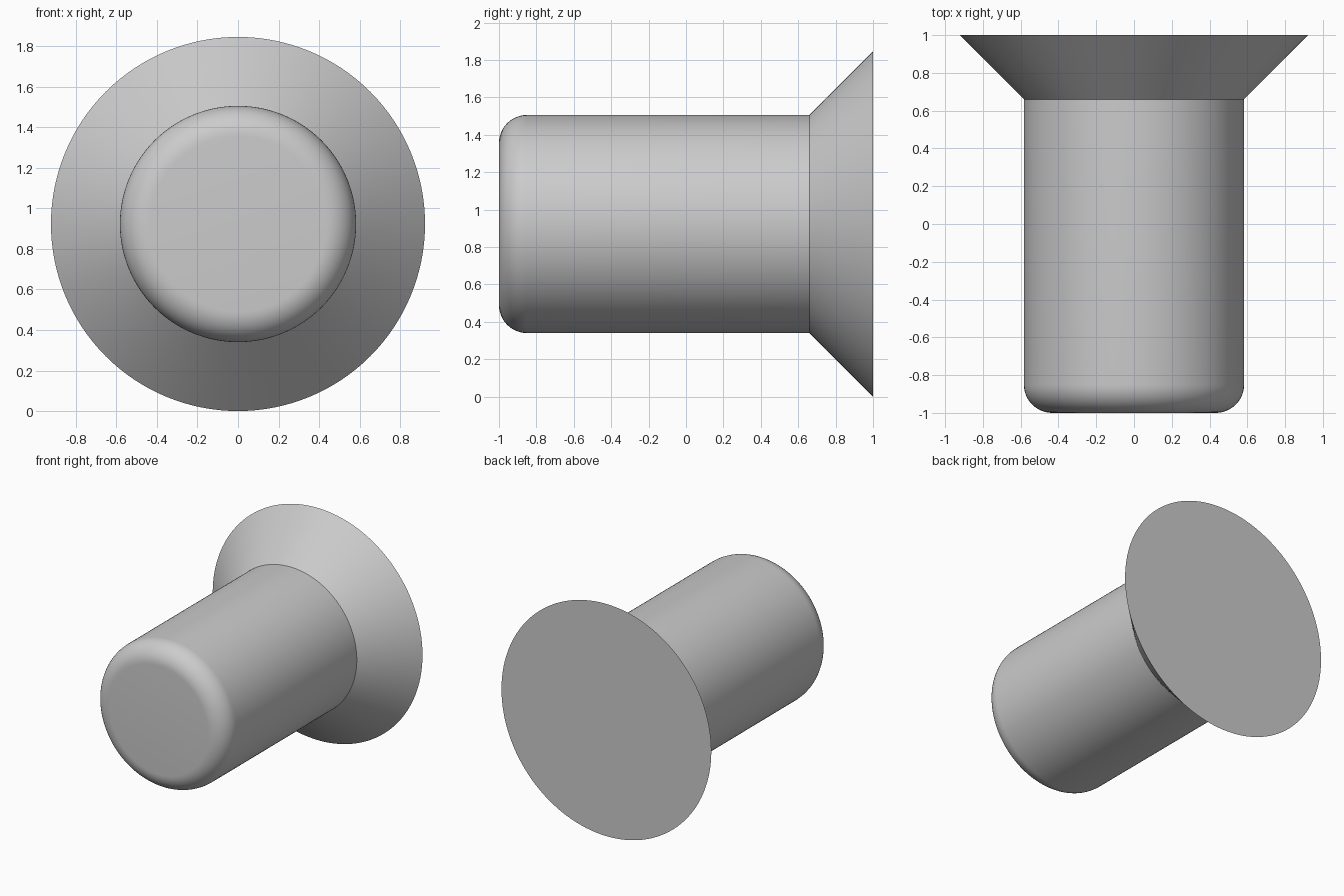
import bpy, bmesh
from math import sin, cos, pi, radians

cube = bpy.data.objects.get("Cube")
if cube:
    bpy.data.objects.remove(cube, do_unlink=True)

SEGMENTS = 128
HEAD_R, SHANK_R, FILLET = 0.923, 0.583, 0.15
HEAD_START = 0.66

# Plain grey metal
metal = bpy.data.materials.new("grey_metal")
metal.use_nodes = True
grey = (0.6, 0.6, 0.6, 1)
metal.diffuse_color = grey
metal.node_tree.nodes["Principled BSDF"].inputs["Base Color"].default_value = grey

# Profile as (radius, y): rounded tip, straight shank, flared head
steps = 12
profile = []
for i in range(steps + 1):
    a = i / steps * pi / 2
    profile.append((SHANK_R - FILLET + FILLET * sin(a), -1 + FILLET - FILLET * cos(a)))
profile += [(SHANK_R, HEAD_START), (HEAD_R, 1)]

# Revolve the profile about the y axis
bm = bmesh.new()
rings = []
for r, y in profile:
    angles = [2 * pi * k / SEGMENTS for k in range(SEGMENTS)]
    rings.append([bm.verts.new((r * cos(a), y, HEAD_R + r * sin(a))) for a in angles])
for low, high in zip(rings, rings[1:]):
    for k in range(SEGMENTS):
        n = (k + 1) % SEGMENTS
        bm.faces.new((low[k], low[n], high[n], high[k]))

# Flat tip and flat head face
bm.faces.new(rings[0])
bm.faces.new(rings[-1])
bmesh.ops.recalc_face_normals(bm, faces=bm.faces)

mesh = bpy.data.meshes.new("countersunk_rivet")
bm.to_mesh(mesh)
bm.free()
mesh.materials.append(metal)
rivet = bpy.data.objects.new("countersunk_rivet", mesh)
bpy.context.collection.objects.link(rivet)

# Smooth sides with crisp head edges
bpy.ops.object.select_all(action='DESELECT')
rivet.select_set(True)
bpy.context.view_layer.objects.active = rivet
bpy.ops.object.shade_smooth_by_angle(angle=radians(30))
